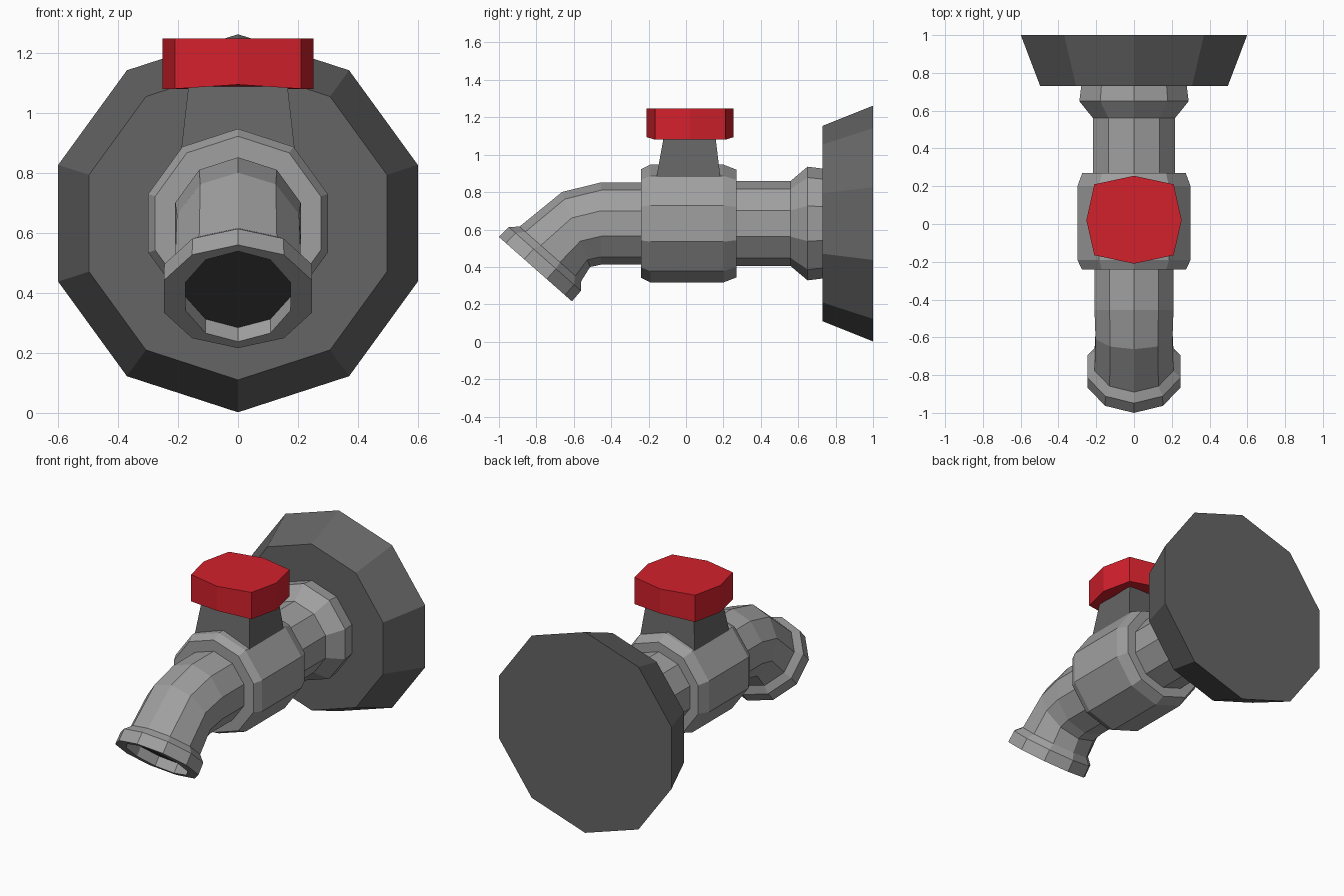
import bpy, bmesh
from math import sin, cos, radians, tau
from mathutils import Vector

if "Cube" in bpy.data.objects:
    bpy.data.objects.remove(bpy.data.objects["Cube"])

ZC = 0.632          # height of the pipe axis


def material(name, rgb):
    m = bpy.data.materials.new(name)
    m.diffuse_color = (*rgb, 1)
    m.use_nodes = True
    m.node_tree.nodes["Principled BSDF"].inputs["Base Color"].default_value = m.diffuse_color
    return m


steel = material("steel", (0.35, 0.35, 0.35))
dark = material("dark_steel", (0.13, 0.13, 0.13))
hollow = material("hollow", (0.05, 0.05, 0.05))
red = material("red", (0.65, 0.015, 0.025))


def ring(y, r, z=ZC, tilt=0, rx=None, n=10):
    """Polygon ring around the pipe axis, first corner on top."""
    t = radians(tilt)
    rx = rx or r
    return [Vector((rx * sin(tau * i / n),
                    y - r * cos(tau * i / n) * sin(t),
                    z + r * cos(tau * i / n) * cos(t))) for i in range(n)]


def loft(name, rings, mat, cap_start=False, cap_end=False, fix=False):
    bm = bmesh.new()
    vs = [[bm.verts.new(p) for p in r] for r in rings]
    n = len(rings[0])
    for a, b in zip(vs, vs[1:]):
        for i in range(n):
            j = (i + 1) % n
            bm.faces.new((a[i], a[j], b[j], b[i]))
    if cap_start:
        bm.faces.new(vs[0][::-1]).material_index = int(name == "spout")
    if cap_end:
        bm.faces.new(vs[-1])
    if fix:
        bmesh.ops.recalc_face_normals(bm, faces=bm.faces)
    me = bpy.data.meshes.new(name)
    bm.to_mesh(me)
    bm.free()
    me.materials.append(mat)
    if name == "spout":
        me.materials.append(hollow)
    ob = bpy.data.objects.new(name, me)
    bpy.context.collection.objects.link(ob)
    return ob


# Bent spout: recess floor, mouth, rim, elbow, straight run
T = 48.6
loft("spout", [
    ring(-0.765, 0.225, 0.433, T, rx=0.184),
    ring(-0.805, 0.228, 0.388, T, rx=0.184),
    ring(-0.805, 0.26, 0.388, T),
    ring(-0.755, 0.258, 0.443, T),
    ring(-0.725, 0.22, 0.47, T),
    ring(-0.588, 0.214, 0.60, 20.5),
    ring(-0.455, 0.22),
    ring(-0.24, 0.22),
], steel, cap_start=True)

# Valve body with chamfered ends
loft("valve_body", [ring(y, r) for y, r in (
    (-0.24, 0.22), (-0.24, 0.29), (-0.19, 0.315),
    (0.2, 0.315), (0.27, 0.288), (0.27, 0.228))], steel)

# Rear pipe with flared collar
loft("rear_pipe", [ring(y, r) for y, r in (
    (0.27, 0.228), (0.56, 0.228), (0.65, 0.304), (0.73, 0.294))], steel)

# Wall flange
loft("wall_flange", [ring(0.73, 0.522), ring(1.0, 0.63)], dark, True, True)


# Tapered neck under the handle
def rect(x, y0, y1, z):
    return [Vector(p) for p in ((-x, y0, z), (x, y0, z), (x, y1, z), (-x, y1, z))]


loft("valve_neck", [rect(0.19, -0.16, 0.185, 0.87),
                    rect(0.165, -0.12, 0.158, 1.09)], dark, True, True, fix=True)

# Eight-sided handle, underside lifted at front and back
outline = [(0, 0.255), (0.21, 0.21), (0.252, 0.02), (0.21, -0.165),
           (0, -0.21), (-0.21, -0.165), (-0.252, 0.02), (-0.21, 0.21)]
bottom = [Vector((x, y, 1.094 if x == 0 else 1.08)) for x, y in outline]
top = [Vector((x, y, 1.248)) for x, y in outline]
loft("handle", [bottom, top], red, True, True, fix=True)
